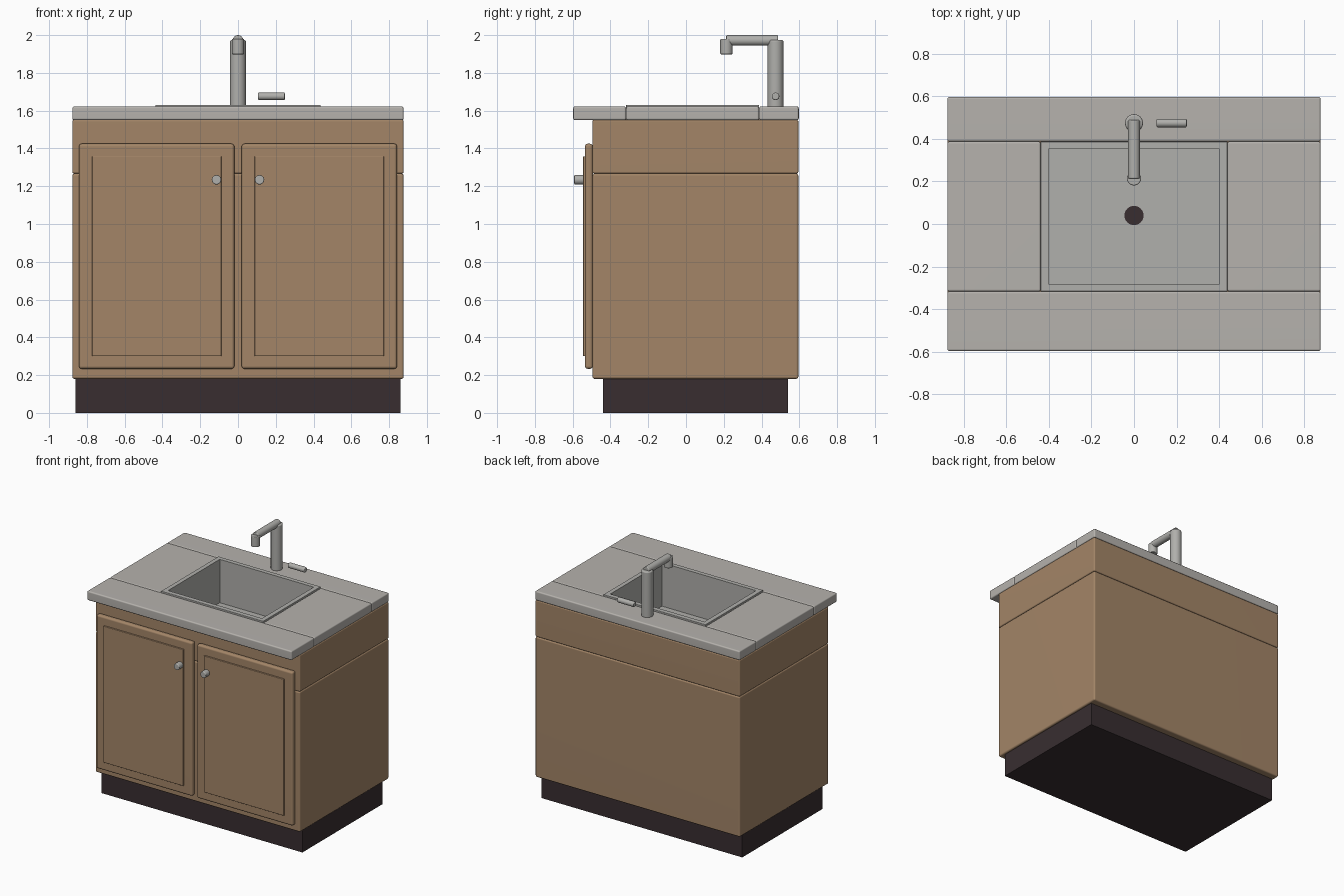
import bpy, bmesh, math
from mathutils import Matrix, Vector

if "Cube" in bpy.data.objects:
    bpy.data.objects.remove(bpy.data.objects["Cube"])


def material(name, colour):
    m = bpy.data.materials.new(name)
    m.diffuse_color = (*colour, 1.0)
    m.use_nodes = True
    m.node_tree.nodes["Principled BSDF"].inputs["Base Color"].default_value = m.diffuse_color
    return m


WOOD = material("warm wood", (0.367, 0.235, 0.136))
STONE = material("counter grey", (0.465, 0.445, 0.418))
STEEL = material("brushed steel", (0.435, 0.432, 0.412))
DARK = material("dark base", (0.040, 0.027, 0.030))


def finish(bm, name, mat):
    mesh = bpy.data.meshes.new(name)
    bm.to_mesh(mesh)
    bm.free()
    mesh.materials.append(mat)
    ob = bpy.data.objects.new(name, mesh)
    bpy.context.collection.objects.link(ob)
    bpy.ops.object.select_all(action='DESELECT')
    ob.select_set(True)
    bpy.context.view_layer.objects.active = ob
    bpy.ops.object.shade_smooth_by_angle(angle=math.radians(35))
    wn = ob.modifiers.new("clean shading", 'WEIGHTED_NORMAL')
    wn.keep_sharp = True
    return ob


def box(name, mat, x, y, z, bevel=0.01, wall=0, floor=0):
    """Rounded box from (min, max) ranges; wall and floor hollow it from the top."""
    bm = bmesh.new()
    bmesh.ops.create_cube(bm, size=1)
    for v in bm.verts:
        v.co = [r[0] + (c + 0.5) * (r[1] - r[0]) for c, r in zip(v.co, (x, y, z))]
    if bevel:
        bmesh.ops.bevel(bm, geom=bm.edges[:], offset=bevel, segments=3,
                        profile=0.5, affect='EDGES')
    if wall:
        top = max(bm.faces, key=lambda f: f.calc_center_median().z)
        bmesh.ops.inset_region(bm, faces=[top], thickness=wall - bevel)
        new = bmesh.ops.extrude_discrete_faces(bm, faces=[top])["faces"][0]
        for v in new.verts:
            v.co.z = floor
    return finish(bm, name, mat)


def rod(name, mat, start, end, radius, bevel=0.006, sides=32):
    """Cylinder between two points with softened rims."""
    a, b = Vector(start), Vector(end)
    bm = bmesh.new()
    turn = (b - a).to_track_quat('Z', 'Y').to_matrix().to_4x4()
    bmesh.ops.create_cone(bm, cap_ends=True, segments=sides, radius1=radius,
                          radius2=radius, depth=(b - a).length,
                          matrix=Matrix.Translation((a + b) / 2) @ turn)
    if bevel:
        rims = [e for e in bm.edges if any(len(f.verts) > 4 for f in e.link_faces)]
        bmesh.ops.bevel(bm, geom=rims, offset=bevel, segments=3,
                        profile=0.5, affect='EDGES')
    return finish(bm, name, mat)


# Cabinet body
box("toe_kick", DARK, (-0.86, 0.86), (-0.44, 0.54), (0, 0.19), bevel=0)
box("cabinet_body", WOOD, (-0.877, 0.877), (-0.495, 0.595), (0.18, 1.267), 0.012)
box("cabinet_apron", WOOD, (-0.877, 0.877), (-0.495, 0.595), (1.267, 1.552), 0.01,
    wall=0.03, floor=1.275)

# Doors, raised panels and knobs, mirrored
for side, s in (("left", -1), ("right", 1)):
    def span(a, b):
        return tuple(sorted((s * a, s * b)))
    box(f"{side}_door", WOOD, span(0.019, 0.842), (-0.535, -0.493), (0.233, 1.425), 0.015)
    box(f"{side}_door_panel", WOOD, span(0.088, 0.773), (-0.545, -0.52), (0.30, 1.358), 0.004)
    rod(f"{side}_knob", STEEL, (s * 0.114, -0.54, 1.234), (s * 0.114, -0.592, 1.234), 0.025)

# Countertop slabs around the sink
SINK_Y = (-0.317, 0.387)
TOP = (1.55, 1.622)
box("counter_front", STONE, (-0.877, 0.877), (-0.597, SINK_Y[0]), TOP)
box("counter_back", STONE, (-0.877, 0.877), (SINK_Y[1], 0.597), TOP)
box("counter_left", STONE, (-0.877, -0.438), SINK_Y, TOP)
box("counter_right", STONE, (0.438, 0.877), SINK_Y, TOP)

# Sink basin with rim, and drain
box("sink_basin", STEEL, (-0.438, 0.438), SINK_Y, (1.28, 1.631), 0.003,
    wall=0.049, floor=1.295)
rod("drain", DARK, (0, 0.04, 1.288), (0, 0.04, 1.302), 0.045, bevel=0)

# Faucet
rod("faucet_column", STEEL, (0, 0.474, 1.615), (0, 0.474, 1.975), 0.042, 0.01)
rod("faucet_arm", STEEL, (0, 0.488, 1.972), (0, 0.213, 1.972), 0.028)
rod("faucet_spout", STEEL, (0, 0.214, 1.98), (0, 0.214, 1.898), 0.033)
rod("faucet_handle", STEEL, (0.106, 0.474, 1.676), (0.248, 0.474, 1.676), 0.02)
